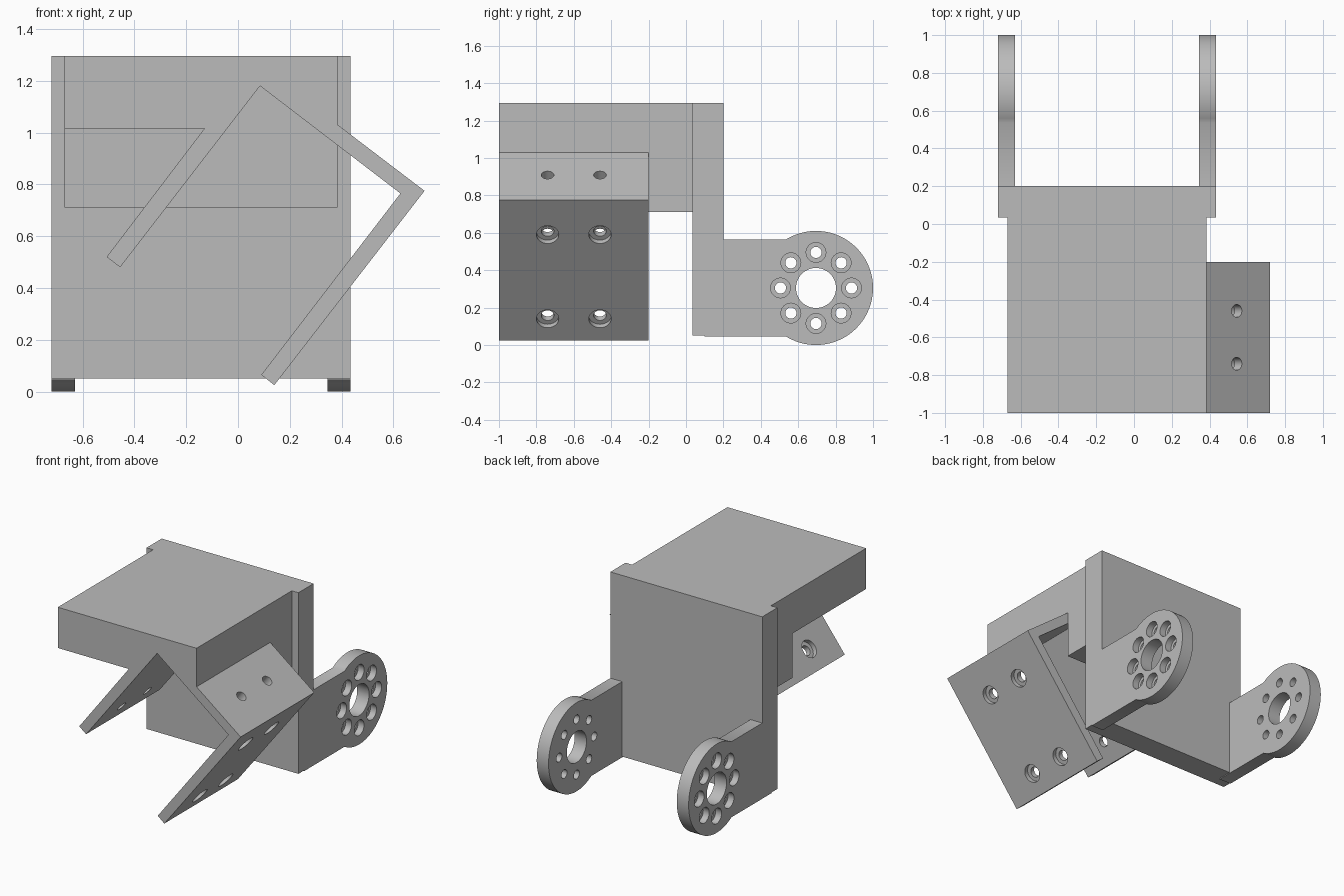
import bpy, bmesh, math
from mathutils import Vector

cube = bpy.data.objects.get("Cube")
if cube:
    bpy.data.objects.remove(cube, do_unlink=True)

grey = bpy.data.materials.new("plain grey")
grey.use_nodes = True
grey.diffuse_color = (0.5, 0.5, 0.5, 1)
grey.node_tree.nodes["Principled BSDF"].inputs["Base Color"].default_value = (0.5, 0.5, 0.5, 1)


def finish(name, bm):
    bmesh.ops.recalc_face_normals(bm, faces=bm.faces)
    mesh = bpy.data.meshes.new(name)
    bm.to_mesh(mesh)
    bm.free()
    mesh.materials.append(grey)
    obj = bpy.data.objects.new(name, mesh)
    bpy.context.collection.objects.link(obj)
    return obj


def prism(name, points, extrude):
    """Extrude a flat outline along a vector."""
    bm = bmesh.new()
    face = bm.faces.new([bm.verts.new(p) for p in points])
    result = bmesh.ops.extrude_face_region(bm, geom=[face], use_keep_orig=True)
    moved = [g for g in result["geom"] if isinstance(g, bmesh.types.BMVert)]
    bmesh.ops.translate(bm, verts=moved, vec=extrude)
    return finish(name, bm)


def box(name, x0, x1, y0, y1, z0, z1):
    outline = [(x0, y0, z0), (x1, y0, z0), (x1, y1, z0), (x0, y1, z0)]
    return prism(name, outline, (0, 0, z1 - z0))


def drill(bm, point, axis, radius, half, segments=24):
    """Add a cylinder centred on a point, reaching half its length each way."""
    axis = Vector(axis).normalized()
    matrix = axis.to_track_quat("Z", "Y").to_matrix().to_4x4()
    matrix.translation = point
    bmesh.ops.create_cone(bm, cap_ends=True, segments=segments, radius1=radius,
                          radius2=radius, depth=2 * half, matrix=matrix)


def combine(target, tool, operation):
    mod = target.modifiers.new(operation, "BOOLEAN")
    mod.operation = operation
    mod.solver = "EXACT"
    mod.object = tool
    bpy.context.view_layer.objects.active = target
    bpy.ops.object.modifier_apply(modifier=mod.name)
    bpy.data.objects.remove(tool, do_unlink=True)


# Back plate and the block in front of it
body = box("hinge_bracket_body", -0.72, 0.435, 0.035, 0.2, 0.05, 1.295)
combine(body, box("top_block", -0.67, 0.385, -0.2, 0.1, 0.71, 1.295), "UNION")

# Top slab with the tilted channel as one profile
channel = [(-0.67, 1.295), (0.385, 1.295), (0.385, 1.03), (0.72, 0.775),
           (0.14, 0.025), (0.09, 0.065), (0.627, 0.765), (0.085, 1.18),
           (-0.455, 0.48), (-0.507, 0.52), (-0.13, 1.015), (-0.67, 1.015)]
combine(body, prism("tilted_channel", [(x, -1, z) for x, z in channel], (0, 0.8, 0)), "UNION")

# Pivot arms with round ends
PY, PZ, R, HALF = 0.695, 0.305, 0.305, 0.26
sweep = math.pi - math.asin(HALF / R)
arc = [-sweep + 2 * sweep * i / 48 for i in range(49)]
arm = [(0.1, PZ - HALF)]
arm += [(PY + R * math.cos(a), PZ + R * math.sin(a)) for a in arc]
arm += [(0.1, PZ + HALF)]
for side, x in (("right", -0.72), ("left", 0.345)):
    combine(body, prism(side + "_arm", [(x, y, z) for y, z in arm], (0.09, 0, 0)), "UNION")

# Through holes and wider recesses on the outer faces
bores, recesses = bmesh.new(), bmesh.new()
for x, outer, out in ((-0.675, -0.72, -1), (0.39, 0.435, 1)):
    drill(bores, (x, PY, PZ), (1, 0, 0), 0.107, 0.1, 48)
    for i in range(8):
        a = i * math.pi / 4
        y, z = PY + 0.19 * math.cos(a), PZ + 0.19 * math.sin(a)
        drill(bores, (x, y, z), (1, 0, 0), 0.03, 0.1)
        drill(recesses, (outer, y, z), (out, 0, 0), 0.053, 0.045)

for y in (-0.74, -0.46):
    for x, z, axis in ((0.577, 0.59, (0.79, 0, -0.61)),
                       (0.229, 0.14, (0.79, 0, -0.61)),
                       (-0.418, 0.635, (-0.79, 0, 0.61))):
        drill(bores, (x, y, z), axis, 0.034, 0.1)
        drill(recesses, (x, y, z), axis, 0.06, 0.03)
    drill(bores, (0.545, y, 0.91), (0.61, 0, 0.79), 0.034, 0.1)

combine(body, finish("bore_cutter", bores), "DIFFERENCE")
combine(body, finish("recess_cutter", recesses), "DIFFERENCE")

# Smooth round walls, sharp machined edges
bpy.ops.object.select_all(action="DESELECT")
body.select_set(True)
bpy.context.view_layer.objects.active = body
bpy.ops.object.shade_smooth_by_angle(angle=math.radians(30))
